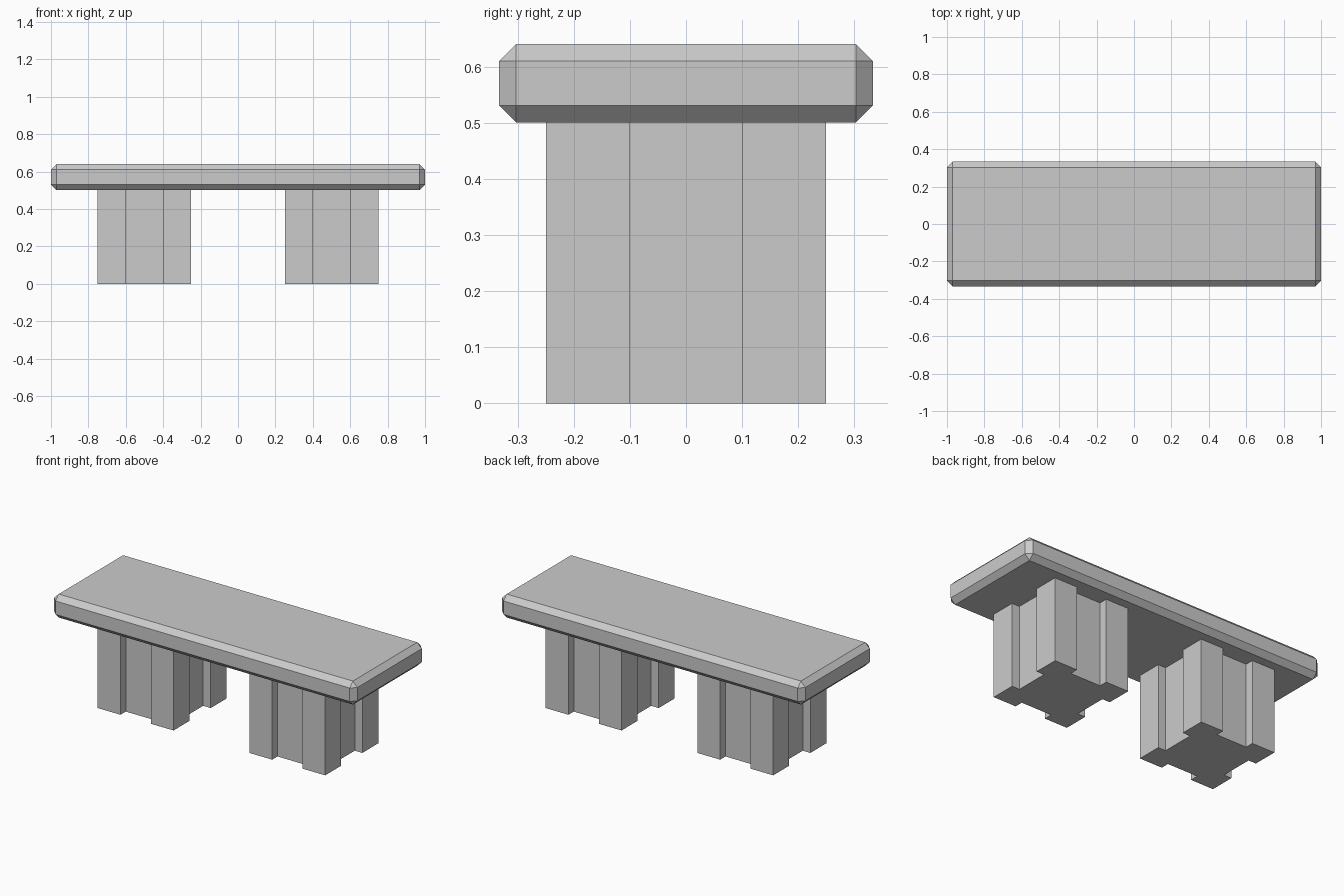
import bpy, bmesh
from mathutils import Matrix

if "Cube" in bpy.data.objects:
    bpy.data.objects.remove(bpy.data.objects["Cube"])


def finish(bm, name):
    bmesh.ops.recalc_face_normals(bm, faces=bm.faces)
    mesh = bpy.data.meshes.new(name)
    bm.to_mesh(mesh)
    bm.free()
    obj = bpy.data.objects.new(name, mesh)
    bpy.context.collection.objects.link(obj)
    return obj


# Bench top: slab with all edges chamfered
bm = bmesh.new()
size = Matrix.Diagonal((2.0, 0.666, 0.14, 1))
bmesh.ops.create_cube(bm, size=1, matrix=Matrix.Translation((0, 0, 0.571)) @ size)
bmesh.ops.bevel(bm, geom=bm.edges[:], offset=0.03, offset_type='OFFSET',
                segments=1, affect='EDGES')
finish(bm, "bench_top")


# Legs: square pillars with a shallow groove down each side
def leg(name, cx):
    half, groove, inner = 0.25, 0.10, 0.20
    side = [(-half, -half), (-groove, -half), (-groove, -inner),
            (groove, -inner), (groove, -half)]
    profile = []
    for _ in range(4):
        profile += side
        side = [(-y, x) for x, y in side]
    bm = bmesh.new()
    face = bm.faces.new([bm.verts.new((x, y, 0)) for x, y in profile])
    ext = bmesh.ops.extrude_face_region(bm, geom=[face], use_keep_orig=True)
    top = [v for v in ext["geom"] if isinstance(v, bmesh.types.BMVert)]
    bmesh.ops.translate(bm, verts=top, vec=(0, 0, 0.501))
    finish(bm, name).location.x = cx


leg("left_leg", -0.5)
leg("right_leg", 0.5)
